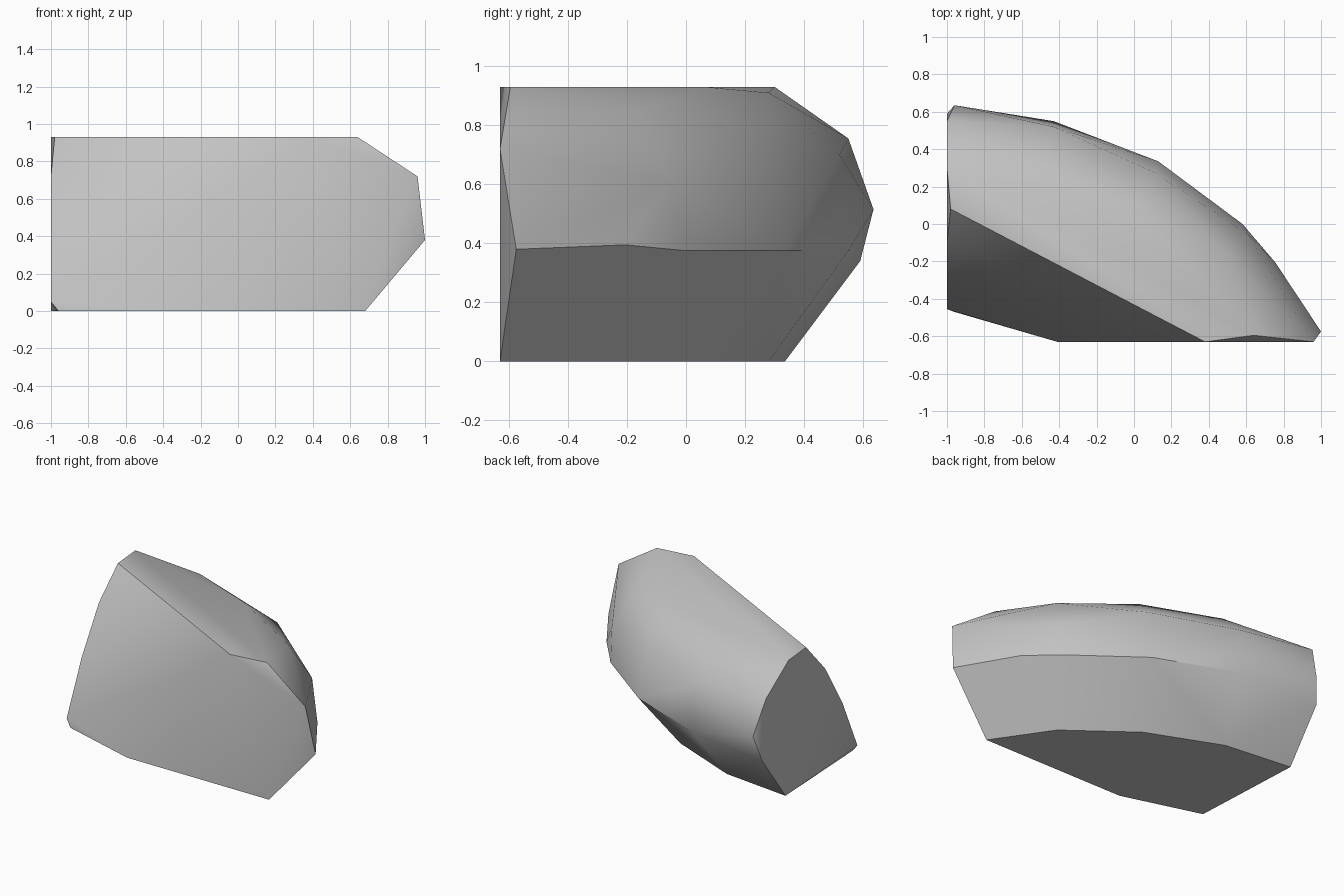
import bpy, bmesh, math

cube = bpy.data.objects.get("Cube")
if cube:
    bpy.data.objects.remove(cube, do_unlink=True)

# Stone colour
stone = bpy.data.materials.new("grey stone")
stone.use_nodes = True
colour = (0.55, 0.55, 0.55, 1)
stone.diffuse_color = colour
stone.node_tree.nodes["Principled BSDF"].inputs["Base Color"].default_value = colour
stone.node_tree.nodes["Principled BSDF"].inputs["Roughness"].default_value = 0.9

# Corner points of the chipped boulder, ring by ring
base = [(.68, -.63), (.42, -.25), (-.01, .075), (-.51, .28), (-1, .335), (-.96, -.47), (-.41, -.63)]
belly = [(1, -.575, .38), (.755, -.205, .395), (.58, 0, .375), (.13, .335, .375),
         (-.43, .55, .375), (-1, .59, .34), (-.96, .635, .515)]
shoulder = [(.96, -.63, .72), (.605, -.05, .605), (.11, .275, .735), (-.43, .52, .7), (-1, .55, .755)]
crown = [(.38, -.63, .93), (.64, -.595, .93), (.5, -.16, .85), (0, .06, .93),
         (-.49, .28, .91), (-1, .3, .93), (-.98, .08, .93)]
broken_end = [(-1, -.455, .05), (-1, -.29, .41), (-1, -.1, .72)]
corners = [(x, y, 0) for x, y in base] + belly + shoulder + crown + broken_end

# Wrap the corners in one closed skin
bm = bmesh.new()
for corner in corners:
    bm.verts.new(corner)
hull = bmesh.ops.convex_hull(bm, input=bm.verts[:])
loose = [v for v in bm.verts if not v.link_faces]
bmesh.ops.delete(bm, geom=loose, context="VERTS")
bmesh.ops.dissolve_limit(bm, angle_limit=math.radians(1), verts=bm.verts[:], edges=bm.edges[:])
bmesh.ops.recalc_face_normals(bm, faces=bm.faces[:])

mesh = bpy.data.meshes.new("boulder")
bm.to_mesh(mesh)
bm.free()
mesh.materials.append(stone)
boulder = bpy.data.objects.new("boulder", mesh)
bpy.context.collection.objects.link(boulder)

# Smooth worn faces, sharp chipped edges
bpy.ops.object.select_all(action="DESELECT")
boulder.select_set(True)
bpy.context.view_layer.objects.active = boulder
bpy.ops.object.shade_smooth_by_angle(angle=math.radians(40))
